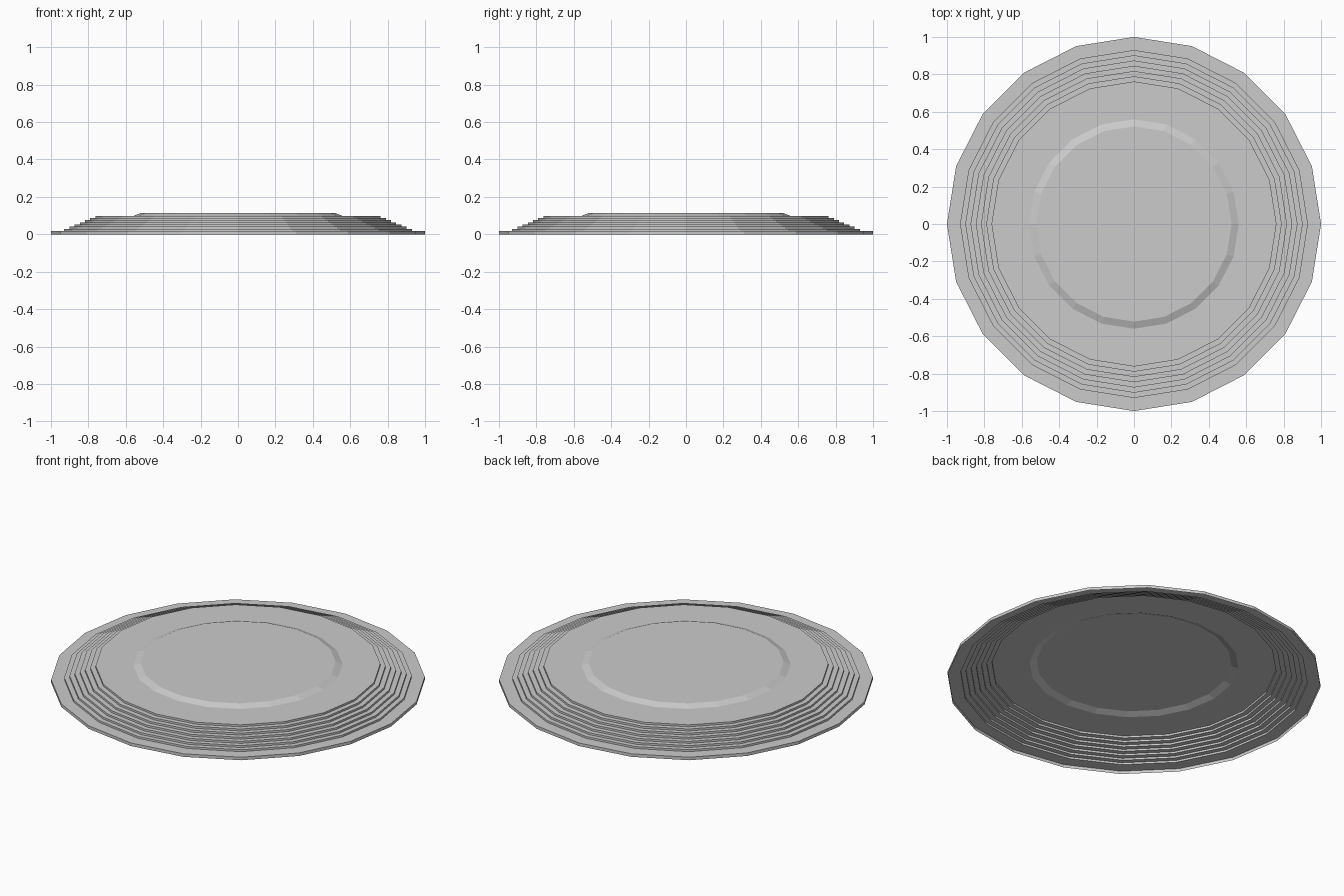
import bpy, bmesh, math

if "Cube" in bpy.data.objects:
    bpy.data.objects.remove(bpy.data.objects["Cube"])

SIDES = 20

# Half profile (radius, height): rim skirt, flange, seven steps, raised centre
profile = [(1.0, 0.0), (1.0, 0.018)]
STEPS = 7
for i in range(STEPS):
    r = 0.93 - i * (0.93 - 0.762) / (STEPS - 1)
    z = 0.018 + i * 0.08 / STEPS
    profile += [(r, z), (r, z + 0.08 / STEPS)]
profile += [(0.56, 0.098), (0.522, 0.113)]

# Revolve into a hollow flat-faced dish
bm = bmesh.new()
rings = []
for r, z in profile:
    rings.append([bm.verts.new((r * math.cos(2 * math.pi * k / SIDES),
                                r * math.sin(2 * math.pi * k / SIDES), z))
                  for k in range(SIDES)])
for a, b in zip(rings, rings[1:]):
    for k in range(SIDES):
        n = (k + 1) % SIDES
        bm.faces.new((a[k], a[n], b[n], b[k]))
bm.faces.new(rings[-1])

mesh = bpy.data.meshes.new("stepped_dish")
bm.to_mesh(mesh)
bm.free()
dish = bpy.data.objects.new("stepped_dish", mesh)
bpy.context.collection.objects.link(dish)
